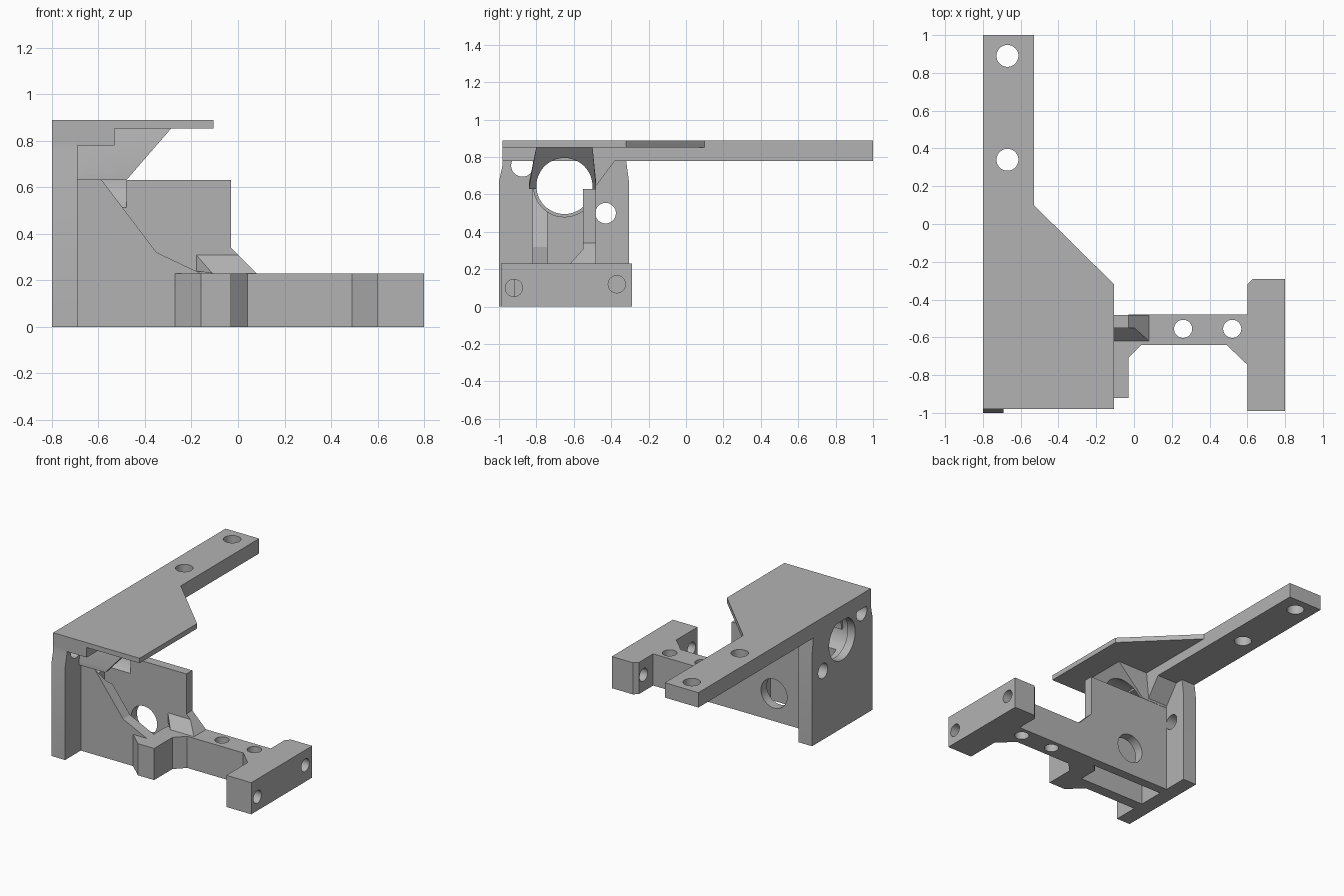
import bpy, bmesh, math
from mathutils import Vector

cube = bpy.data.objects.get("Cube")
if cube:
    bpy.data.objects.remove(cube, do_unlink=True)

grey = bpy.data.materials.new("plain_grey")
grey.use_nodes = True
colour = (0.45, 0.45, 0.45, 1)
grey.diffuse_color = colour
next(n for n in grey.node_tree.nodes if n.type == 'BSDF_PRINCIPLED').inputs["Base Color"].default_value = colour


def make(name, bm):
    bmesh.ops.recalc_face_normals(bm, faces=bm.faces[:])
    me = bpy.data.meshes.new(name)
    bm.to_mesh(me)
    bm.free()
    me.materials.append(grey)
    ob = bpy.data.objects.new(name, me)
    bpy.context.scene.collection.objects.link(ob)
    return ob


def prism(name, profile, axis, lo, hi):
    """Extrude a 2D profile along an axis; the profile uses the other two axes in order."""
    def point(p):
        c = list(p)
        c.insert("xyz".index(axis), lo)
        return c
    bm = bmesh.new()
    face = bm.faces.new([bm.verts.new(point(p)) for p in profile])
    out = bmesh.ops.extrude_face_region(bm, geom=[face])
    step = Vector([hi - lo if a == axis else 0 for a in "xyz"])
    bmesh.ops.translate(bm, vec=step, verts=[v for v in out["geom"] if isinstance(v, bmesh.types.BMVert)])
    return make(name, bm)


def hull(name, points):
    bm = bmesh.new()
    for p in points:
        bm.verts.new(p)
    bmesh.ops.convex_hull(bm, input=bm.verts[:])
    return make(name, bm)


def drill(ob, axis, centre, r, lo, hi):
    """Cut a round hole through a part and drop the cutter."""
    ring = [(centre[0] + r * math.cos(math.tau * i / 48),
             centre[1] + r * math.sin(math.tau * i / 48)) for i in range(48)]
    cutter = prism("cutter", ring, axis, lo, hi)
    cutter.hide_render = True
    mod = ob.modifiers.new("hole", 'BOOLEAN')
    mod.operation, mod.solver, mod.object = 'DIFFERENCE', 'EXACT', cutter
    bpy.context.view_layer.update()
    deps = bpy.context.evaluated_depsgraph_get()
    new = bpy.data.meshes.new_from_object(ob.evaluated_get(deps))
    ob.modifiers.clear()
    ob.data = new
    bpy.data.objects.remove(cutter, do_unlink=True)


BORE = (-0.65, 0.645)

# Upright side plate with bore, counterbore and two fixing holes
side = prism("side_plate", [(-1, 0), (-0.305, 0), (-0.305, 0.67), (-0.32, 0.78), (-0.32, 0.8),
                            (-0.98, 0.8), (-0.98, 0.76), (-1, 0.67)], 'x', -0.8, -0.69)
drill(side, 'x', BORE, 0.15, -0.9, -0.6)
drill(side, 'x', BORE, 0.165, -0.74, -0.6)
drill(side, 'x', (-0.43, 0.5), 0.055, -0.9, -0.6)
drill(side, 'x', (-0.875, 0.755), 0.06, -0.9, -0.6)

# Long arm and thin top cover
arm = prism("top_arm", [(-0.8, -0.98), (-0.53, -0.98), (-0.53, 1), (-0.8, 1)], 'z', 0.78, 0.888)
for y in (0.34, 0.89):
    drill(arm, 'z', (-0.67, y), 0.058, 0.6, 1)
prism("top_cover", [(-0.54, -0.98), (-0.105, -0.98), (-0.105, -0.32), (-0.53, 0.1), (-0.54, 0.1)],
      'z', 0.852, 0.888)

# Upper bearing housing with a sloped underside
section = [(-0.84, 0.63), (-0.84, 0.66), (-0.8, 0.855), (-0.5, 0.855), (-0.48, 0.66), (-0.48, 0.63)]
housing = hull("bearing_housing",
               [(-0.69, y, z) for y, z in section] +
               [(-0.48 + max(0, z - 0.66), y, z) for y, z in section])
drill(housing, 'x', BORE, 0.15, -0.9, 0)
prism("housing_brace", [(-0.485, 0.64), (-0.38, 0.78), (-0.38, 0.855), (-0.5, 0.855)], 'x', -0.69, -0.53)

# Rear wall with round window and bearing groove
wall = prism("rear_wall", [(-0.69, 0), (0.08, 0), (0.08, 0.23), (-0.03, 0.34), (-0.03, 0.63), (-0.69, 0.63)],
             'y', -0.55, -0.482)
drill(wall, 'y', (-0.37, 0.2), 0.105, -0.7, -0.3)
drill(wall, 'x', BORE, 0.165, -0.8, -0.48)

# Sloped front panel with the same groove
front = prism("front_panel", [(-0.69, 0), (-0.2, 0), (-0.16, 0.23), (-0.35, 0.32), (-0.585, 0.63), (-0.69, 0.63)],
              'y', -0.82, -0.74)
drill(front, 'x', BORE, 0.165, -0.8, -0.48)

# Base bar with front lug and corner gussets
bar = prism("base_bar", [(-0.27, -0.82), (-0.16, -0.92), (-0.03, -0.92), (-0.03, -0.71), (0.04, -0.64),
                         (0.49, -0.64), (0.605, -0.75), (0.605, -0.48), (-0.03, -0.48), (-0.03, -0.55),
                         (-0.11, -0.55), (-0.16, -0.6), (-0.16, -0.74), (-0.27, -0.74)], 'z', 0, 0.23)
for x in (0.26, 0.52):
    drill(bar, 'z', (x, -0.555), 0.048, -0.2, 0.4)

# Small wedge where the wall meets the bar
hull("wall_wedge", [(-0.18, -0.548, 0.31), (0, -0.548, 0.31), (0.08, -0.548, 0.23),
                    (-0.18, -0.548, 0.24), (-0.11, -0.62, 0.23), (0.08, -0.62, 0.23)])

# End block with two cross holes
block = prism("end_block", [(0.6, -0.99), (0.8, -0.99), (0.8, -0.29), (0.63, -0.29), (0.6, -0.32)],
              'z', 0, 0.23)
for centre in ((-0.92, 0.1), (-0.37, 0.12)):
    drill(block, 'x', centre, 0.046, 0.5, 0.9)

# Smooth the bores, keep the edges sharp
for ob in bpy.context.scene.objects:
    ob.select_set(ob.type == 'MESH')
bpy.context.view_layer.objects.active = side
bpy.ops.object.shade_smooth_by_angle(angle=math.radians(25))
